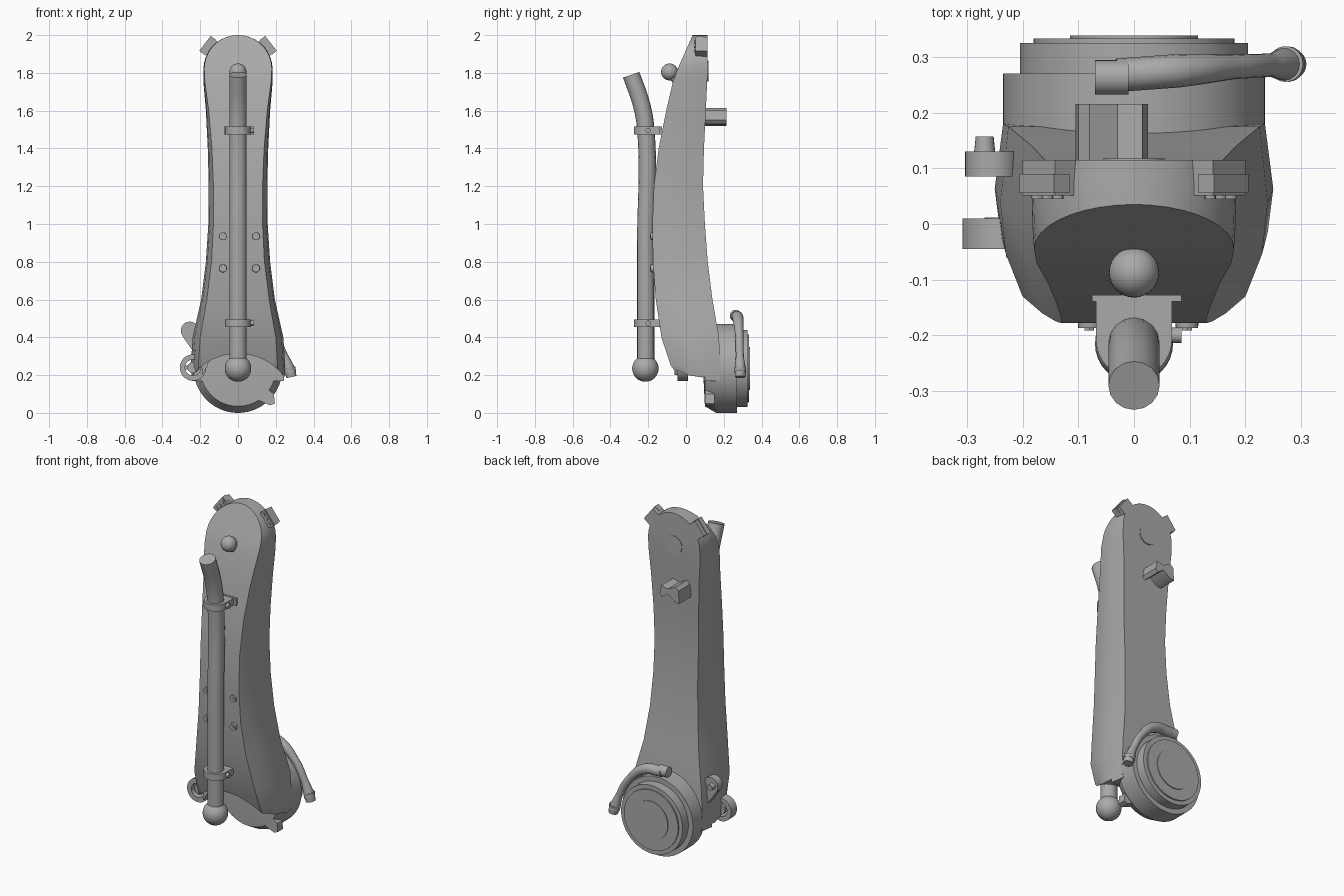
import bpy, bmesh, math
from mathutils import Vector, Matrix

if "Cube" in bpy.data.objects:
    bpy.data.objects.remove(bpy.data.objects["Cube"])

grey = bpy.data.materials.new("metal_grey")
grey.use_nodes = True
grey.diffuse_color = (0.4, 0.4, 0.4, 1)
grey.node_tree.nodes["Principled BSDF"].inputs["Base Color"].default_value = (0.4, 0.4, 0.4, 1)


def finish(name, bm, angle=30):
    bmesh.ops.recalc_face_normals(bm, faces=bm.faces)
    mesh = bpy.data.meshes.new(name)
    bm.to_mesh(mesh)
    bm.free()
    mesh.materials.append(grey)
    ob = bpy.data.objects.new(name, mesh)
    bpy.context.collection.objects.link(ob)
    shade(ob, angle)
    return ob


def shade(ob, angle=30):
    bpy.ops.object.select_all(action="DESELECT")
    ob.select_set(True)
    bpy.context.view_layer.objects.active = ob
    bpy.ops.object.shade_smooth_by_angle(angle=math.radians(angle))


def rod(name, a, b, r1, r2=None, seg=32):
    """Cylinder or cone between two points."""
    a, b = Vector(a), Vector(b)
    bm = bmesh.new()
    turn = (b - a).to_track_quat("Z", "Y").to_matrix().to_4x4()
    bmesh.ops.create_cone(bm, cap_ends=True, segments=seg, radius1=r1,
                          radius2=r1 if r2 is None else r2, depth=(b - a).length,
                          matrix=Matrix.Translation((a + b) / 2) @ turn)
    return finish(name, bm)


def ball(name, centre, r):
    bm = bmesh.new()
    bmesh.ops.create_uvsphere(bm, u_segments=32, v_segments=16, radius=r,
                              matrix=Matrix.Translation(centre))
    return finish(name, bm)


def box(name, centre, size, tilt=0):
    """Box, tilted about the y axis."""
    bm = bmesh.new()
    bmesh.ops.create_cube(bm, size=1, matrix=Matrix.Translation(centre)
                          @ Matrix.Rotation(tilt, 4, "Y") @ Matrix.Diagonal((*size, 1)))
    return finish(name, bm)


def prism(name, outline, y0, y1):
    """Outline in x and z, extruded along y."""
    bm = bmesh.new()
    face = bm.faces.new([bm.verts.new((x, y0, z)) for x, z in outline])
    new = bmesh.ops.extrude_face_region(bm, geom=[face])["geom"]
    bmesh.ops.translate(bm, vec=(0, y1 - y0, 0),
                        verts=[v for v in new if isinstance(v, bmesh.types.BMVert)])
    return finish(name, bm)


def lathe(name, profile, x, z, seg=64):
    """Profile of (radius, y), spun about a y-parallel axis."""
    bm = bmesh.new()
    vs = [bm.verts.new((x + r, y, z)) for r, y in profile]
    edges = [bm.edges.new(p) for p in zip(vs, vs[1:])]
    bmesh.ops.spin(bm, geom=vs + edges, cent=(x, 0, z), axis=(0, 1, 0),
                   angle=math.tau, steps=seg)
    bmesh.ops.remove_doubles(bm, verts=bm.verts, dist=0.0005)
    return finish(name, bm)


def tube(name, points, radii):
    """Round tube along a smooth path."""
    cu = bpy.data.curves.new(name, "CURVE")
    cu.dimensions = "3D"
    cu.bevel_depth = 1
    cu.bevel_resolution = 6
    cu.use_fill_caps = True
    sp = cu.splines.new("BEZIER")
    sp.bezier_points.add(len(points) - 1)
    for bp, p, r in zip(sp.bezier_points, points, radii):
        bp.co, bp.radius = p, r
        bp.handle_left_type = bp.handle_right_type = "AUTO"
    ob = bpy.data.objects.new(name, cu)
    bpy.context.collection.objects.link(ob)
    bpy.ops.object.select_all(action="DESELECT")
    ob.select_set(True)
    bpy.context.view_layer.objects.active = ob
    bpy.ops.object.convert(target="MESH")
    ob = bpy.context.object
    ob.data.materials.clear()
    ob.data.materials.append(grey)
    shade(ob, 40)


# Arm body: sections of (z, front y, back y, front half width, full half width)
sections = [
    (.17, -.02, .18, .21, .245), (.25, -.08, .18, .21, .25),
    (.4, -.13, .175, .2, .24), (.6, -.16, .14, .165, .195),
    (.8, -.175, .115, .14, .17), (1, -.178, .1, .13, .157),
    (1.2, -.17, .09, .13, .155), (1.4, -.145, .095, .138, .16),
    (1.6, -.105, .105, .155, .17), (1.75, -.07, .112, .175, .183),
]
for i in range(10):                      # rounded head
    a = math.pi / 2 * i / 9
    w = max(.183 * math.cos(a), .008)
    sections.append((1.82 + .18 * math.sin(a), -.045 + .08 * math.sin(a), .115, w * .98, w))
bm = bmesh.new()
rings = []
for z, yf, yb, fw, ow in sections:
    d = yb - yf
    half = [(fw, yf), (fw + (ow - fw) * .75, yf + d * .25), (ow, yf + d * .55), (ow * .94, yb)]
    ring = half + [(-x, y) for x, y in reversed(half)]
    rings.append([bm.verts.new((x, y, z)) for x, y in ring])
for lo, hi in zip(rings, rings[1:]):
    for i in range(8):
        j = (i + 1) % 8
        bm.faces.new((lo[i], lo[j], hi[j], hi[i]))
bm.faces.new(rings[0])
bm.faces.new(rings[-1])
body = finish("arm_body", bm)

# Arch cut from the lower front of the arm
cutter = rod("arch_cutter", (0, -.5, .01), (0, .1, .01), .304, seg=96)
cutter.hide_render = True
mod = body.modifiers.new("arch", "BOOLEAN")
mod.object, mod.operation, mod.solver = cutter, "DIFFERENCE", "EXACT"
bpy.context.view_layer.objects.active = body
bpy.ops.object.modifier_apply(modifier="arch")
bpy.data.objects.remove(cutter)
shade(body)

# Stepped round hub at the lower back
lathe("hub", [(0, .09), (.2, .1), (.235, .16), (.235, .27), (.205, .27), (.205, .325),
              (.18, .325), (.18, .333), (.115, .333), (.115, .338), (0, .338)], 0, .235)
prism("hub_tab", [(.1, .07), (.17, .04), (.195, .05), (.19, .1), (.14, .14)], .1, .15)

# Front pipe with its end ball and two clamps
tube("pipe", [(0, -.213, .25), (0, -.213, .9), (0, -.213, 1.5), (0, -.235, 1.63), (0, -.29, 1.79)],
     [.046] * 5)
ball("pipe_ball", (0, -.215, .235), .07)
for z in (.475, 1.495):
    rod("clamp_ring", (0, -.208, z - .02), (0, -.208, z + .02), .068)
    box("clamp_block", (0, -.165, z), (.136, .07, .04))
    box("clamp_foot", (.005, -.133, z), (.16, .012, .044))
    rod("clamp_screw", (.05, -.2, z), (.085, -.2, z), .014)

# Ball lever on the head
rod("knob_stem", (0, -.085, 1.8), (0, -.02, 1.74), .027)
ball("knob", (0, -.087, 1.805), .045)

# Bolts on the front face
for x in (-.08, .095):
    for z in (.765, .935):
        rod("bolt", (x, -.16, z), (x, -.187, z), .022, .02, 20)
        rod("bolt_core", (x, -.185, z), (x, -.191, z), .01, seg=6)

# Perforated corner blocks on the head
for s in (-1, 1):
    a = math.radians(38)
    out, along = Vector((s * math.cos(a), 0, math.sin(a))), Vector((-s * math.sin(a), 0, math.cos(a)))
    mid = Vector((0, .083, 1.82)) + out * .192
    tilt = math.atan2(along.x, along.z)
    box("corner_block", mid, (.05, .064, .095), tilt)
    box("corner_block_step", mid + out * .012 + Vector((0, -.01, 0)), (.035, .034, .1), tilt)
    for k in (-1, 0, 1):
        p = mid + along * k * .03 + out * .005
        rod("block_stud", p - Vector((0, .038, 0)), p - Vector((0, .03, 0)), .01, seg=12)

# Back hook and pivot plate
prism("hook_lobe", [(-.105, 1.52), (-.075, 1.525), (-.03, 1.56), (-.03, 1.59),
                    (-.08, 1.615), (-.1, 1.595)], .09, .215)
prism("hook_block", [(-.03, 1.56), (.01, 1.53), (.025, 1.55), (.015, 1.6), (-.03, 1.59)], .09, .215)
rod("pivot_plate", (0, .11, 1.81), (0, .118, 1.81), .055)

# Locking lever wrapped over the hub
rod("lever_boss", (-.07, .263, .515), (-.01, .263, .515), .031)
tube("lever", [(-.03, .267, .51), (.08, .275, .5), (.18, .282, .415), (.245, .285, .3), (.277, .287, .215)],
     [.03, .03, .022, .021, .032])
rod("lever_end", (.272, .287, .24), (.283, .287, .19), .032, .027)

# Side lug with a through hole and pin
lathe("lug_ring", [(.07, -.045), (.07, .01), (.042, .01), (.042, -.045), (.07, -.045)], -.238, .24, 40)
rod("lug_pin", (-.238, -.03, .24), (-.238, .012, .24), .03)
box("lug_web", (-.238, -.01, .24), (.09, .02, .02))
prism("lug_arm", [(-.19, .2), (-.195, .3), (-.23, .33), (-.2, .36), (-.14, .36), (-.16, .25)], -.06, .01)

# Side latch bracket
rod("latch_head", (-.255, .085, .435), (-.255, .13, .435), .048)
prism("latch_arm", [(-.29, .4), (-.24, .48), (-.17, .4), (-.18, .27), (-.22, .3)], .085, .13)
rod("latch_knob", (-.268, .12, .435), (-.268, .157, .435), .02, .016, 20)
